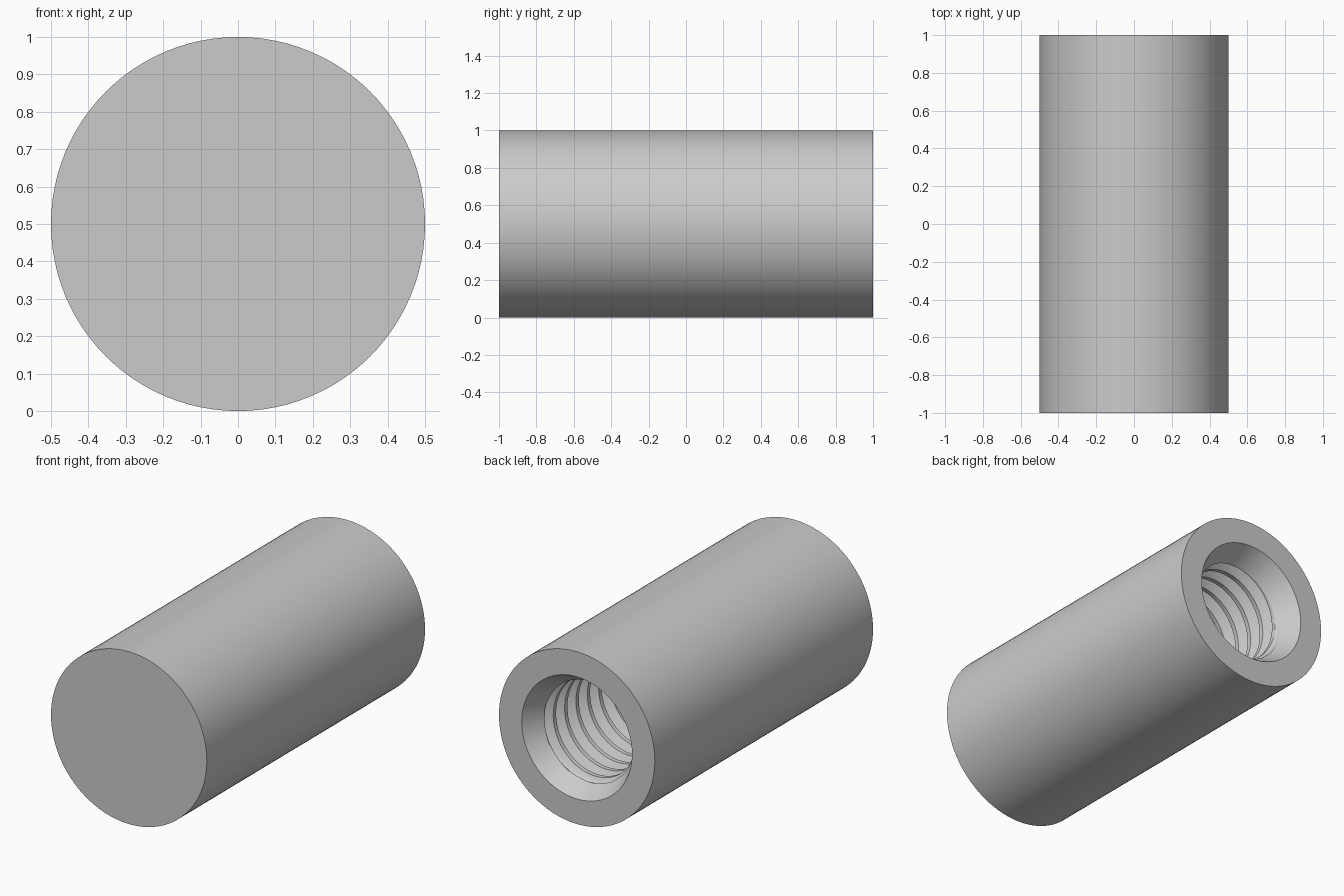
import bpy
import bmesh
from math import sin, cos, pi

cube = bpy.data.objects.get("Cube")
if cube:
    bpy.data.objects.remove(cube, do_unlink=True)

SIDES = 96            # segments around the axis
STEPS = 16            # samples along one thread pitch
RADIUS = 0.5
MOUTH, MINOR, MAJOR = 0.354, 0.279, 0.333   # hole radii
SINK = 0.13           # depth of the countersink
PITCH = 0.104
DEPTH = 1.05          # depth of the threaded hole
TIP = 0.12            # extra depth of the drill point


def clamp(v, low=0.0, high=1.0):
    return max(low, min(high, v))


def point(i, r, y):
    a = 2 * pi * i / SIDES
    return (-r * sin(a), y, RADIUS + r * cos(a))


def bore_radius(depth, i):
    # flat crest, sloping flank, flat root, sloping flank
    t = (depth / PITCH - i / SIDES) % 1.0
    groove = clamp((t - 0.25) / 0.3125) if t < 0.625 else clamp((1 - t) / 0.3125)
    fade = clamp((depth - 0.09) / 0.06) * clamp((DEPTH - depth) / PITCH)
    cone = MOUTH - (MOUTH - MINOR) * depth / SINK
    return max(cone, MINOR + (MAJOR - MINOR) * groove * fade)


def bore_point(i, k):
    step = PITCH / STEPS
    depth = clamp(k * step + PITCH * i / SIDES, 0, DEPTH)
    if -step / 2 <= depth - SINK < step / 2:
        depth = SINK      # keep the countersink edge crisp
    return point(i, bore_radius(depth, i), 1 - depth)


bm = bmesh.new()


def skin(rings):
    for a, b in zip(rings, rings[1:]):
        for i in range(SIDES):
            j = (i + 1) % SIDES
            bm.faces.new((a[i], a[j], b[j], b[i]))


def ring(r, y):
    return [bm.verts.new(point(i, r, y)) for i in range(SIDES)]


# Closed front, outer wall and back rim
front = ring(RADIUS, -1)
bm.faces.new(front)
skin([front, ring(RADIUS, 1), ring(MOUTH, 1)])

# Threaded bore: a helical grid, where one turn moves one pitch deeper
rows = int(DEPTH / PITCH * STEPS) + 2
grid = {(i, k): bm.verts.new(bore_point(i, k))
        for i in range(SIDES) for k in range(-STEPS, rows + STEPS + 1)}


def grid_vert(i, k):
    return grid[(i, k)] if i < SIDES else grid[(0, k + STEPS)]


for i in range(SIDES):
    for k in range(-STEPS, rows):
        bm.faces.new((grid_vert(i, k), grid_vert(i + 1, k),
                      grid_vert(i + 1, k + 1), grid_vert(i, k + 1)))

# Drill point at the end of the hole
end = ring(MINOR, 1 - DEPTH)
tip = bm.verts.new((0, 1 - DEPTH - TIP, RADIUS))
for i in range(SIDES):
    bm.faces.new((end[i], end[(i + 1) % SIDES], tip))

bmesh.ops.remove_doubles(bm, verts=bm.verts[:], dist=0.00002)
bmesh.ops.dissolve_degenerate(bm, edges=bm.edges[:], dist=0.00001)
bmesh.ops.recalc_face_normals(bm, faces=bm.faces[:])

mesh = bpy.data.meshes.new("threaded_sleeve")
bm.to_mesh(mesh)
bm.free()
sleeve = bpy.data.objects.new("threaded_sleeve", mesh)
bpy.context.collection.objects.link(sleeve)

# Plain grey metal
grey = bpy.data.materials.new("light_grey")
grey.use_nodes = True
colour = (0.6, 0.6, 0.6, 1)
grey.diffuse_color = colour
grey.node_tree.nodes["Principled BSDF"].inputs["Base Color"].default_value = colour
mesh.materials.append(grey)

bpy.ops.object.select_all(action="DESELECT")
sleeve.select_set(True)
bpy.context.view_layer.objects.active = sleeve
bpy.ops.object.shade_smooth_by_angle(angle=pi / 9)
